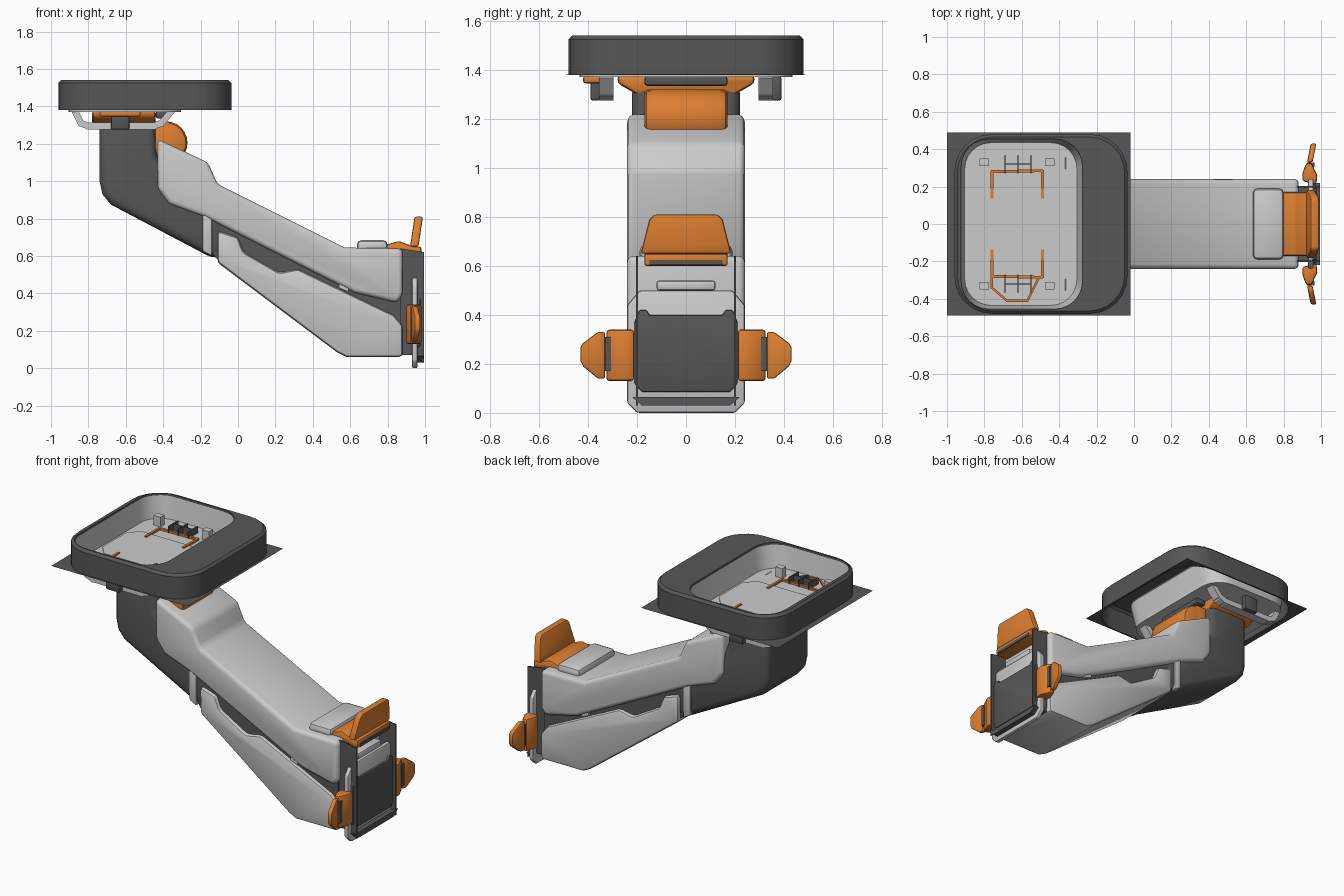
import bpy, bmesh, math
from mathutils import Vector, Matrix

if "Cube" in bpy.data.objects:
    bpy.data.objects.remove(bpy.data.objects["Cube"])


def material(name, rgb):
    m = bpy.data.materials.new(name)
    m.use_nodes = True
    m.diffuse_color = (*rgb, 1)
    bsdf = next(n for n in m.node_tree.nodes if n.type == 'BSDF_PRINCIPLED')
    bsdf.inputs["Base Color"].default_value = (*rgb, 1)
    return m


LIGHT = material("light grey", (0.6, 0.6, 0.6))
DARK = material("dark grey", (0.095, 0.095, 0.095))
ORANGE = material("orange", (0.72, 0.21, 0.03))


def finish(name, bm, mat, bevel=0, segments=2, normals=True):
    if normals:
        bmesh.ops.recalc_face_normals(bm, faces=bm.faces)
    if bevel:
        edges = [e for e in bm.edges if len(e.link_faces) == 2 and e.calc_face_angle() > 0.6]
        bmesh.ops.bevel(bm, geom=edges, offset=bevel, segments=segments,
                        profile=0.5, affect='EDGES', clamp_overlap=True)
    me = bpy.data.meshes.new(name)
    bm.to_mesh(me)
    bm.free()
    me.materials.append(mat)
    me.shade_smooth()
    me.set_sharp_from_angle(angle=math.radians(32))
    ob = bpy.data.objects.new(name, me)
    bpy.context.collection.objects.link(ob)
    return ob


def prism(name, pts, lo, hi, axis, mat, bevel=0, segments=2):
    """Extrude a flat outline from lo to hi along the axis."""
    def place(p, t):
        return {'x': (t, p[0], p[1]), 'y': (p[0], t, p[1]), 'z': (p[0], p[1], t)}[axis]
    bm = bmesh.new()
    a = [bm.verts.new(place(p, lo)) for p in pts]
    b = [bm.verts.new(place(p, hi)) for p in pts]
    bm.faces.new(a)
    bm.faces.new(b[::-1])
    for i in range(len(pts)):
        j = (i + 1) % len(pts)
        bm.faces.new((a[i], b[i], b[j], a[j]))
    return finish(name, bm, mat, bevel, segments)


def box(name, x0, x1, y0, y1, z0, z1, mat, bevel=0):
    return prism(name, [(x0, y0), (x1, y0), (x1, y1), (x0, y1)], z0, z1, 'z', mat, bevel)


def strip(name, pts, w, h, mat):
    """Square bars joined along a path; h is measured along the up side."""
    bm = bmesh.new()
    for p, q in zip(pts, pts[1:]):
        p, q = Vector(p), Vector(q)
        d = q - p
        rot = d.to_track_quat('X', 'Z').to_matrix().to_4x4()
        size = Matrix.Diagonal((d.length + min(w, h) * 0.6, w, h, 1))
        bmesh.ops.create_cube(bm, size=1, matrix=Matrix.Translation((p + q) / 2) @ rot @ size)
    return finish(name, bm, mat)


def rounded(x0, x1, y0, y1, r, n=6):
    pts = []
    for k, (cx, cy) in enumerate([(x1 - r, y1 - r), (x0 + r, y1 - r), (x0 + r, y0 + r), (x1 - r, y0 + r)]):
        for i in range(n + 1):
            a = math.pi / 2 * (k + i / n)
            pts.append((cx + r * math.cos(a), cy + r * math.sin(a)))
    return pts


def shell(name, loops, mat, fill=False):
    """Skin a stack of (outline, height) loops; optionally close the last."""
    bm = bmesh.new()
    rows = [[bm.verts.new((x, y, z)) for x, y in pts] for pts, z in loops]
    for a, b in zip(rows, rows[1:]):
        for i in range(len(a)):
            j = (i + 1) % len(a)
            bm.faces.new((a[i], a[j], b[j], b[i]))
    if fill:
        bm.faces.new(rows[-1])
    return finish(name, bm, mat, normals=False)


# Head: hollow rim with flat flange and a sunken tray
outer = rounded(-0.96, -0.035, -0.48, 0.48, 0.2)
lip = rounded(-0.945, -0.05, -0.465, 0.465, 0.19)
hole = rounded(-0.925, -0.275, -0.455, 0.455, 0.15)
floor = rounded(-0.905, -0.305, -0.435, 0.435, 0.14)
shell("head_rim", [(outer, 1.38), (outer, 1.525), (lip, 1.54), (hole, 1.54), (hole, 1.525)], DARK)
shell("head_flange", [(rounded(-1, -0.02, -0.49, 0.49, 0.002), 1.38), (outer, 1.381)], DARK)
shell("tray_wall", [(hole, 1.526), (floor, 1.386)], LIGHT)
prism("tray_floor", floor, 1.37, 1.387, 'z', LIGHT)
prism("tray_pad", [(-0.89, -0.12), (-0.83, -0.19), (-0.38, -0.19), (-0.32, -0.12),
                   (-0.32, 0.12), (-0.38, 0.19), (-0.83, 0.19), (-0.89, 0.12)],
      1.385, 1.392, 'z', LIGHT)
strip("tray_latch_outline", [(-0.76, -0.29, 1.39), (-0.76, -0.34, 1.39), (-0.68, -0.41, 1.39),
                             (-0.57, -0.41, 1.39), (-0.51, -0.29, 1.39)], 0.012, 0.012, ORANGE)
box("tray_latch", -0.74, -0.52, -0.42, -0.33, 1.345, 1.375, ORANGE, 0.01)

for side, s in (("left", 1), ("right", -1)):
    # Tray fittings and the hanging brackets below them
    strip("tray_line_" + side, [(-0.76, s * 0.14, 1.392), (-0.76, s * 0.28, 1.392),
                                (-0.49, s * 0.285, 1.392), (-0.49, s * 0.14, 1.392)], 0.015, 0.015, ORANGE)
    for i, x in enumerate((-0.8, -0.45)):
        box(f"tray_post_{side}_{i}", x - 0.025, x + 0.025, s * 0.33 - 0.02, s * 0.33 + 0.02, 1.38, 1.45, LIGHT)
    for i, x in enumerate((-0.69, -0.62, -0.55)):
        box(f"socket_wall_{side}_{i}", x - 0.003, x + 0.003, s * 0.32 - 0.05, s * 0.32 + 0.05, 1.38, 1.43, DARK)
    box("socket_back_" + side, -0.69, -0.55, s * 0.32 - 0.003, s * 0.32 + 0.003, 1.38, 1.43, DARK)
    strip("bracket_" + side, [(x, s * 0.325, z) for x, z in
                              ((-0.87, 1.37), (-0.84, 1.31), (-0.8, 1.295), (-0.45, 1.295),
                               (-0.41, 1.31), (-0.36, 1.37))], 0.06, 0.035, LIGHT)
    box("bracket_block_" + side, -0.68, -0.58, s * 0.37 - 0.02, s * 0.37 + 0.02, 1.275, 1.375, DARK, 0.01)

# Neck with its orange collar and hinge
prism("neck", [(-0.74, 1.35), (-0.74, 1.0), (-0.725, 0.93), (-0.68, 0.875), (-0.13, 0.585),
               (-0.05, 0.62), (-0.1, 0.9), (-0.38, 1.06), (-0.44, 1.13), (-0.44, 1.35)],
      -0.22, 0.22, 'y', DARK, 0.05, 3)
prism("neck_collar", [(-0.28, 1.38), (-0.28, 1.345), (-0.2, 1.3), (0.2, 1.3), (0.28, 1.345), (0.28, 1.38)],
      -0.78, -0.44, 'x', ORANGE, 0.02)
box("collar_stop", -0.44, -0.37, -0.17, 0.17, 1.335, 1.375, DARK, 0.012)
prism("neck_hinge", [(-0.385 + 0.115 * math.cos(a), 1.205 + 0.115 * math.sin(a))
                     for a in (i * math.pi / 12 for i in range(24))], -0.17, 0.17, 'y', ORANGE, 0.03)
prism("hinge_block", [(-0.5, 1.32), (-0.36, 1.32), (-0.36, 1.0), (-0.5, 1.12)],
      -0.17, 0.17, 'y', ORANGE, 0.015)

# Arm: dark core held between two light covers
prism("arm_core", [(-0.4, 1.05), (-0.12, 0.59), (0.5, 0.2), (0.87, 0.12), (0.87, 0.58), (0.55, 0.6), (-0.15, 0.95)],
      -0.215, 0.215, 'y', DARK)
prism("upper_cover", [(-0.43, 1.225), (-0.16, 1.1), (-0.11, 0.985), (0.57, 0.645), (0.88, 0.64),
                      (0.88, 0.39), (0.85, 0.35), (0.62, 0.405), (-0.18, 0.81), (-0.37, 0.88), (-0.43, 0.96)],
      -0.24, 0.24, 'y', LIGHT, 0.035, 3)
prism("lower_cover", [(-0.11, 0.735), (0.0, 0.70), (0.03, 0.62), (0.22, 0.51), (0.32, 0.53), (0.83, 0.285),
                      (0.88, 0.23), (0.88, 0.06), (0.58, 0.06), (0.53, 0.085), (-0.11, 0.565)],
      -0.24, 0.24, 'y', LIGHT, 0.02)
prism("long_band", [(-0.19, 0.87), (-0.14, 0.85), (-0.14, 0.6), (-0.19, 0.625)], -0.23, 0.23, 'y', LIGHT, 0.008)
prism("short_band", [(0.54, 0.49), (0.59, 0.46), (0.59, 0.41), (0.54, 0.43)], -0.23, 0.23, 'y', LIGHT)

# Connector at the arm's end
box("connector_core", 0.86, 0.94, -0.2, 0.2, 0.07, 0.42, DARK)
prism("connector_frame", [(-0.2, 0), (0.2, 0), (0.24, 0.04), (0.24, 0.44), (0.19, 0.5),
                          (-0.19, 0.5), (-0.24, 0.44), (-0.24, 0.04)], 0.93, 0.96, 'x', LIGHT, 0.01)
prism("connector_face", [(-0.18, 0.085), (0.18, 0.085), (0.21, 0.12), (0.21, 0.37), (0.19, 0.42), (0.16, 0.42),
                         (0.15, 0.4), (-0.15, 0.4), (-0.16, 0.42), (-0.19, 0.42), (-0.21, 0.37), (-0.21, 0.12)],
      0.955, 0.975, 'x', DARK, 0.006)
prism("connector_sill", [(-0.18, 0.03), (0.18, 0.03), (0.22, 0.065), (-0.22, 0.065)], 0.95, 0.995, 'x', DARK)
box("connector_step", 0.87, 0.95, -0.12, 0.12, 0.5, 0.54, LIGHT, 0.01)

# Top clip with its light base pad
box("clip_pad", 0.635, 0.8, -0.19, 0.19, 0.62, 0.685, LIGHT, 0.025)
prism("top_clip_arm", [(0.78, 0.63), (0.79, 0.66), (0.86, 0.68), (0.94, 0.65), (0.98, 0.65), (0.98, 0.6),
                       (0.9, 0.6), (0.86, 0.63)], -0.17, 0.17, 'y', ORANGE, 0.01)
box("top_clip_slot", 0.975, 0.985, -0.15, 0.15, 0.605, 0.625, DARK)
paddle = prism("top_clip_paddle", [(-0.185, 0.65), (0.185, 0.65), (0.175, 0.69), (0.15, 0.79), (0.13, 0.81),
                                   (-0.13, 0.81), (-0.15, 0.79), (-0.175, 0.69)], 0.92, 0.965, 'x', ORANGE, 0.01)
for v in paddle.data.vertices:
    v.co.x += (v.co.z - 0.65) * 0.15

for side, s in (("left", 1), ("right", -1)):
    # Thin side cheeks of the connector
    prism("connector_cheek_" + side, [(0.87, 0.64), (0.995, 0.62), (0.995, 0.03), (0.96, 0.06), (0.87, 0.1)],
          s * 0.2 - 0.004, s * 0.2 + 0.004, 'y', DARK)
    # Side clips
    prism("side_clip_" + side, [(0.9, s * 0.23), (0.975, s * 0.21), (0.98, s * 0.26), (0.95, s * 0.325),
                                (0.92, s * 0.325), (0.9, s * 0.27)], 0.13, 0.34, 'z', ORANGE, 0.012)
    box("side_clip_slot_" + side, 0.925, 0.965, s * 0.318 - 0.012, s * 0.318 + 0.012, 0.17, 0.31, DARK)
    tab = prism("side_clip_tab_" + side, [(s * 0.33, 0.14), (s * 0.36, 0.14), (s * 0.42, 0.19), (s * 0.43, 0.21),
                                          (s * 0.43, 0.27), (s * 0.42, 0.285), (s * 0.36, 0.33), (s * 0.33, 0.33)],
                0.925, 0.955, 'x', ORANGE, 0.008)
    for v in tab.data.vertices:
        v.co.x += (abs(v.co.y) - 0.33) * 0.2
